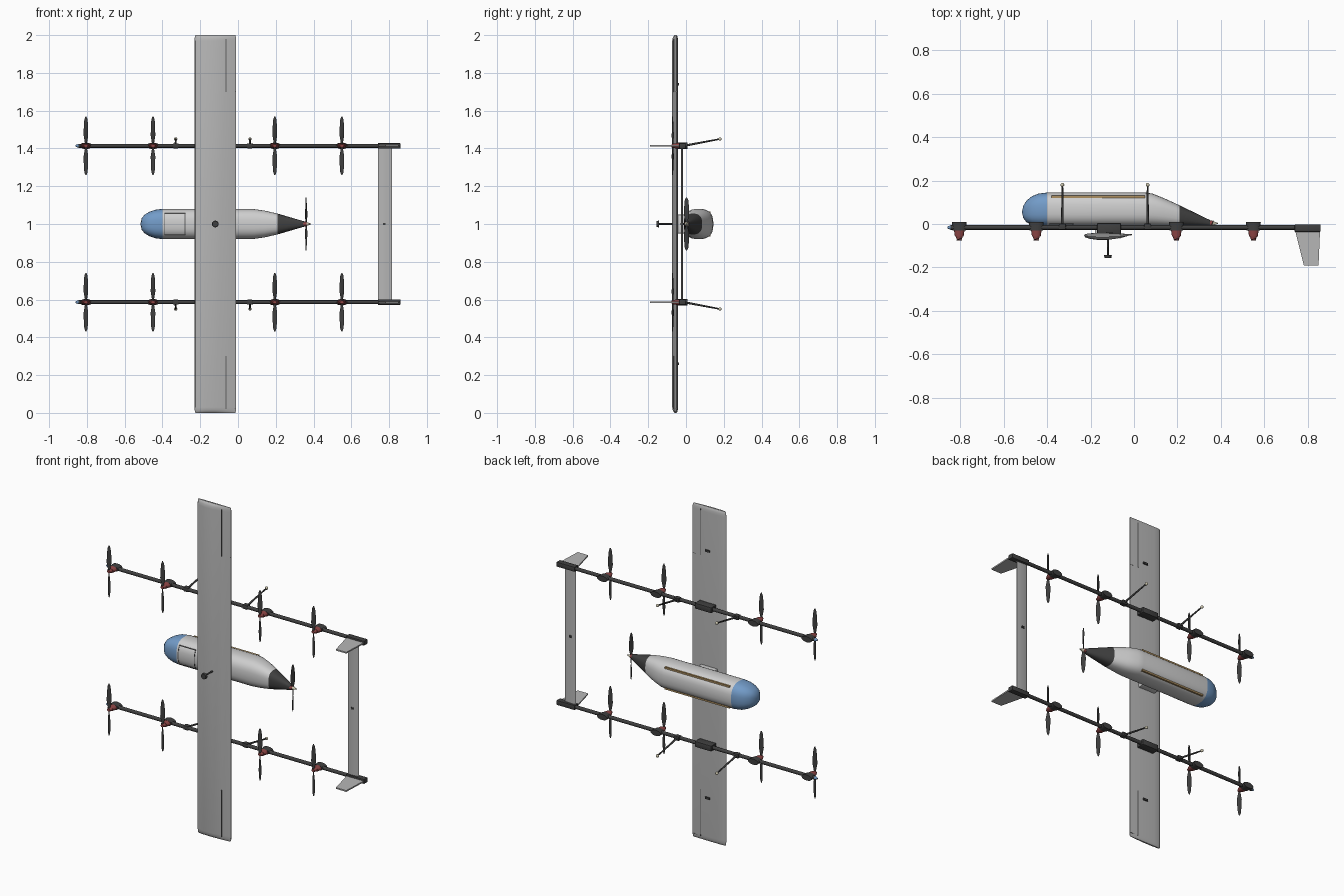
import bpy, bmesh, math
from mathutils import Vector, Matrix

cube = bpy.data.objects.get("Cube")
if cube:
    bpy.data.objects.remove(cube, do_unlink=True)


def material(name, r, g, b):
    m = bpy.data.materials.new(name)
    m.use_nodes = True
    m.diffuse_color = (r, g, b, 1)
    m.node_tree.nodes["Principled BSDF"].inputs["Base Color"].default_value = (r, g, b, 1)
    return m


WING = material("wing grey", 0.47, 0.47, 0.47)
BODY = material("body light grey", 0.62, 0.62, 0.62)
BLUE = material("nose blue", 0.17, 0.33, 0.58)
DARK = material("carbon dark", 0.05, 0.05, 0.05)
RED = material("motor red", 0.27, 0.06, 0.06)
TAN = material("rail tan", 0.42, 0.28, 0.12)
CREAM = material("tip cream", 0.6, 0.56, 0.42)
LINE = material("panel line grey", 0.12, 0.12, 0.12)


def finish(name, bm, *mats):
    bmesh.ops.recalc_face_normals(bm, faces=bm.faces)
    me = bpy.data.meshes.new(name)
    bm.to_mesh(me)
    bm.free()
    for m in mats:
        me.materials.append(m)
    me.shade_smooth()
    me.set_sharp_from_angle(angle=math.radians(35))
    ob = bpy.data.objects.new(name, me)
    bpy.context.collection.objects.link(ob)
    return ob


def box(name, x, y, z, mat, bevel=0):
    """Box from three (low, high) ranges."""
    bm = bmesh.new()
    bmesh.ops.create_cube(bm, size=1)
    for v in bm.verts:
        v.co = [(a + b) / 2 + c * (b - a) for (a, b), c in zip((x, y, z), v.co)]
    if bevel:
        bmesh.ops.bevel(bm, geom=bm.edges[:], offset=bevel, segments=2, affect='EDGES', profile=0.5)
    return finish(name, bm, mat)


def rod(name, a, b, r1, r2, mat, squash=1, sides=16):
    """Round bar or cone between two points, optionally flattened in z."""
    a, b = Vector(a), Vector(b)
    d = b - a
    bm = bmesh.new()
    bmesh.ops.create_cone(bm, cap_ends=True, segments=sides, radius1=r1, radius2=r2, depth=d.length)
    bm.transform(Matrix.Translation((a + b) / 2) @ Matrix.Diagonal((1, 1, squash, 1))
                 @ d.to_track_quat('Z', 'Y').to_matrix().to_4x4())
    return finish(name, bm, mat)


def ball(name, pos, r, mat):
    bm = bmesh.new()
    bmesh.ops.create_uvsphere(bm, u_segments=14, v_segments=8, radius=r)
    bm.transform(Matrix.Translation(pos))
    return finish(name, bm, mat)


def loft(name, sections, *mats):
    """Skin a closed surface over equal-length rings of points."""
    bm = bmesh.new()
    rings = [[bm.verts.new(p) for p in s] for s in sections]
    n = len(rings[0])
    for r, s in zip(rings, rings[1:]):
        for i in range(n):
            bm.faces.new((r[i], r[(i + 1) % n], s[(i + 1) % n], s[i]))
    bm.faces.new(rings[0])
    bm.faces.new(rings[-1])
    return finish(name, bm, *mats)


def propeller(name, hub, radius, chord, axis):
    """Two twisted blades along z, spinning about the x or y axis."""
    for side in (1, -1):
        rings = []
        for t, w in ((0.03, 0.35), (0.15, 0.6), (0.35, 1), (0.65, 0.9), (0.9, 0.65), (1, 0.2)):
            ang = side * math.radians(35 - 25 * t)
            ring = []
            for u, v in ((-0.5, 0), (0, 0.08), (0.5, 0), (0, -0.08)):
                u, v = u * w * chord, v * chord
                p = u * math.cos(ang) - v * math.sin(ang)
                q = u * math.sin(ang) + v * math.cos(ang)
                off = (p, q) if axis == 'y' else (q, p)
                ring.append(Vector(hub) + Vector((*off, side * t * radius)))
            rings.append(ring)
        loft(name, rings, DARK)


# Main wing: cambered section with rounded tips
airfoil = [(-0.23, -0.053), (-0.224, -0.062), (-0.205, -0.068), (-0.17, -0.073), (-0.12, -0.073),
           (-0.06, -0.064), (-0.01, -0.05), (-0.01, -0.047), (-0.06, -0.044), (-0.12, -0.042),
           (-0.18, -0.042), (-0.21, -0.043), (-0.225, -0.047)]
tips = [(0, 0.3), (0.006, 0.65), (0.015, 0.87), (0.03, 1)]
stations = tips + [(2 - z, s) for z, s in reversed(tips)]
loft("main_wing", [[(-0.12 + (x + 0.12) * (0.94 + 0.06 * s), -0.053 + (y + 0.053) * s, z)
                    for x, y in airfoil] for z, s in stations], WING)

# Aileron gaps and servo covers, mirrored about mid-span
for s in (1, -1):
    zs = sorted((1 + s * 0.70, 1 + s * 0.98))
    box("aileron_gap", (-0.067, -0.062), (-0.0665, -0.043), zs, LINE)
    box("aileron_end_gap", (-0.064, -0.012), (-0.052, -0.0455), (zs[0], zs[0] + 0.003), LINE)
    box("servo_cover", (-0.13, -0.10), (-0.044, -0.036), (1 + s * 0.74 - 0.006, 1 + s * 0.74 + 0.006), DARK)

# Fuselage: rounded pod, nose and tail coloured by position
POWER = 2.6


def pod_ring(x, low, high, half, n=32):
    ring = []
    for i in range(n):
        a = 2 * math.pi * i / n
        c, s = math.cos(a), math.sin(a)
        cy = math.copysign(abs(c) ** (2 / POWER), c)
        cz = math.copysign(abs(s) ** (2 / POWER), s)
        ring.append((x, (low + high) / 2 + cy * (high - low) / 2, 1 + cz * half))
    return ring


pod = [(-0.515, 0.05, 0.06, 0.006), (-0.51, 0.027, 0.083, 0.03), (-0.495, 0.008, 0.108, 0.049),
       (-0.47, -0.004, 0.128, 0.064), (-0.44, -0.01, 0.14, 0.075), (-0.40, -0.012, 0.145, 0.08),
       (0.05, -0.012, 0.145, 0.08), (0.085, -0.012, 0.14, 0.079), (0.14, -0.012, 0.118, 0.071),
       (0.21, -0.012, 0.086, 0.055), (0.35, -0.008, 0.018, 0.014)]
fuselage = loft("fuselage", [pod_ring(*p) for p in pod], BODY, BLUE, DARK)
for f in fuselage.data.polygons:
    f.material_index = 1 if f.center.x < -0.40 else 2 if f.center.x > 0.211 else 0


def skin(dz):
    """Half depth of the pod at a sideways offset."""
    return 0.0785 * (1 - (abs(dz) / 0.08) ** POWER) ** (1 / POWER)


# Hatch outline on the front face, following the skin
edge = 0.055
for x in (-0.39, -0.283):
    loft("hatch_seam", [[(x + a, 0.0665 - skin(dz) + b, 1 + dz)
                         for a, b in ((0, -0.002), (0.004, -0.002), (0.004, 0.004), (0, 0.004))]
                        for dz in [edge * k / 5 for k in range(-5, 6)]], LINE)
for s in (1, -1):
    y = 0.0665 - skin(edge)
    z = 1 + s * edge
    box("hatch_seam", (-0.39, -0.279), (y - 0.002, y + 0.004), (z - 0.002, z + 0.002), LINE)
    # Cargo rails on the back
    y = 0.0665 + skin(0.062)
    z = 1 + s * 0.062
    box("cargo_rail", (-0.38, 0.05), (y - 0.006, y + 0.005), (z - 0.005, z + 0.005), TAN)

# Wing saddle, probe and rear pusher propeller
box("wing_saddle", (-0.18, -0.07), (-0.05, 0.0), (0.95, 1.05), BODY, 0.004)
rod("probe_stem", (-0.12, -0.065, 1), (-0.12, -0.145, 1), 0.005, 0.004, DARK)
rod("probe_disc", (-0.12, -0.143, 1), (-0.12, -0.156, 1), 0.018, 0.016, DARK)
rod("pusher_motor", (0.345, 0.003, 1), (0.362, 0.003, 1), 0.012, 0.012, RED)
rod("pusher_spinner", (0.36, 0.003, 1), (0.387, 0.003, 1), 0.011, 0.002, CREAM)
propeller("pusher_blade", (0.361, 0.003, 1), 0.14, 0.03, 'x')

# Two booms with lift rotors, antennas, brackets and fins
for s in (1, -1):
    bz = 1 + s * 0.414
    rod("boom", (-0.845, -0.016, bz), (0.86, -0.016, bz), 0.0105, 0.0105, DARK)
    rod("boom_tip", (-0.86, -0.016, bz), (-0.845, -0.016, bz), 0.004, 0.0105, BLUE)
    box("boom_bracket", (-0.17, -0.06), (-0.05, 0.004), (bz - 0.017, bz + 0.017), DARK, 0.004)
    for x in (-0.805, -0.45, 0.195, 0.55):
        rod("motor_mount", (x, 0.009, bz), (x, -0.03, bz), 0.034, 0.031, DARK, 0.5)
        rod("motor", (x, -0.03, bz), (x, -0.058, bz), 0.024, 0.02, RED, 0.65)
        rod("motor_cap", (x, -0.058, bz), (x, -0.076, bz), 0.016, 0.01, RED, 0.8)
        propeller("rotor_blade", (x, -0.07, bz), 0.155, 0.027, 'y')
    for x in (-0.33, 0.063):
        tip = (x, 0.18, bz + s * 0.036)
        box("antenna_base", (x - 0.016, x + 0.016), (-0.026, 0.002), (bz - 0.013, bz + 0.013), DARK, 0.004)
        rod("antenna", (x, -0.01, bz), tip, 0.006, 0.004, DARK)
        ball("antenna_tip", tip, 0.009, CREAM)
    # Tail fin swept away from the boom
    box("tail_bracket", (0.74, 0.86), (-0.036, -0.002), (bz - 0.014, bz + 0.014), DARK, 0.003)
    loft("tail_fin", [[(x, y, bz + dz) for x, y in
                       ((0.742, -0.03), (0.857, -0.03), (0.85, -0.19), (0.782, -0.19))]
                      for dz in (-0.004, 0.004)], WING)

# Tailplane joining the booms
tail = [(0.742, -0.02), (0.755, -0.026), (0.78, -0.026), (0.815, -0.021), (0.815, -0.018), (0.755, -0.015)]
loft("tailplane", [[(x, y, z) for x, y in tail] for z in (0.59, 1.41)], WING)
box("tail_servo", (0.768, 0.782), (-0.029, -0.01), (0.994, 1.006), DARK)
